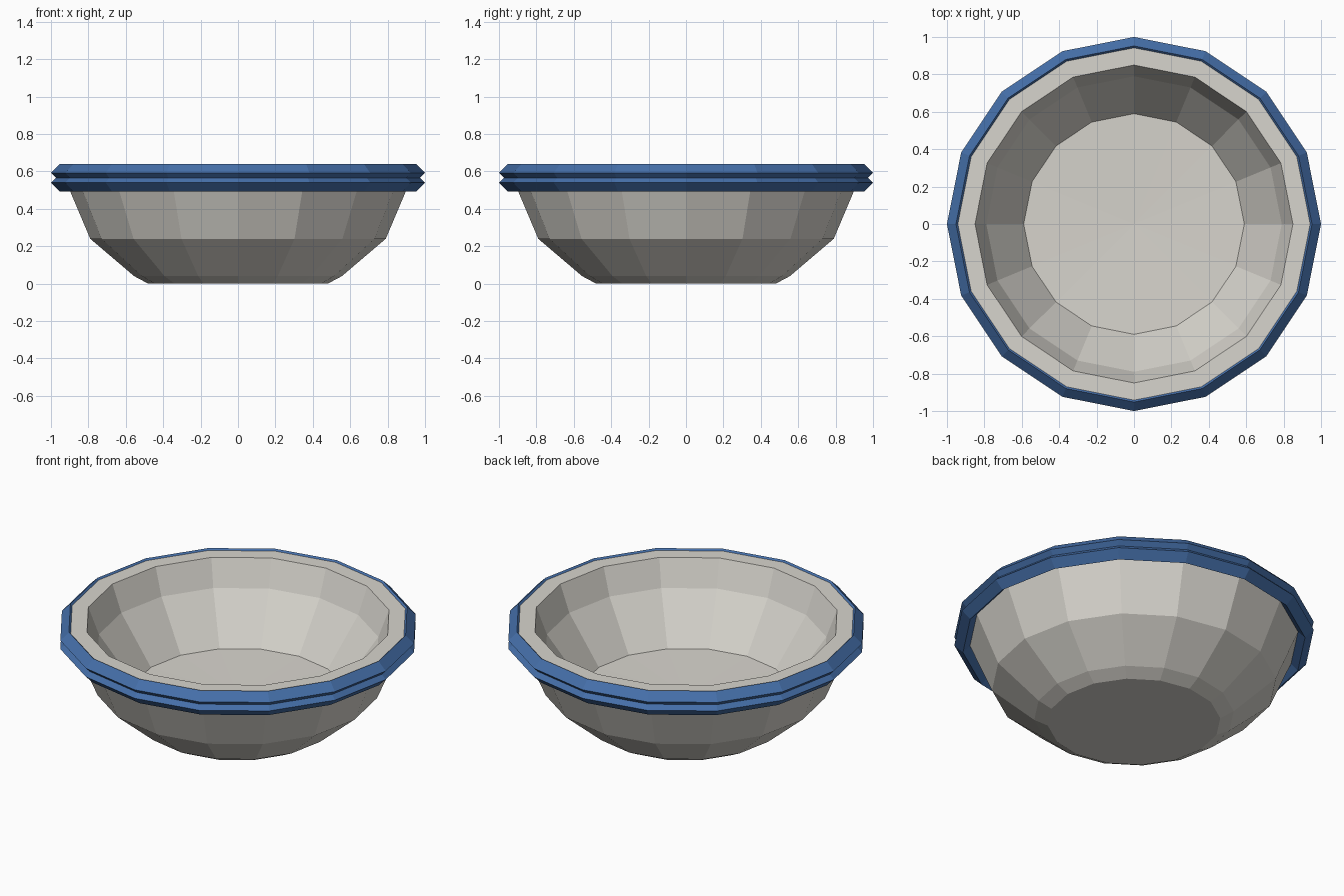
import bpy
import bmesh
from math import pi, cos, sin

if "Cube" in bpy.data.objects:
    bpy.data.objects.remove(bpy.data.objects["Cube"])

SIDES = 16


def lathe(name, profile, color, closed=False):
    """Revolve (radius, z) points around z with flat faces."""
    bm = bmesh.new()
    rings = []
    for r, z in profile:
        if r == 0:
            rings.append([bm.verts.new((0, 0, z))] * SIDES)
        else:
            rings.append([bm.verts.new((r * cos(2 * pi * i / SIDES),
                                        r * sin(2 * pi * i / SIDES), z))
                          for i in range(SIDES)])
    pairs = list(zip(rings, rings[1:]))
    if closed:
        pairs.append((rings[-1], rings[0]))
    for a, b in pairs:
        for i in range(SIDES):
            j = (i + 1) % SIDES
            # drop the doubled centre vertex on fan triangles
            bm.faces.new(list(dict.fromkeys((a[i], a[j], b[j], b[i]))))
    bmesh.ops.recalc_face_normals(bm, faces=bm.faces)
    mesh = bpy.data.meshes.new(name)
    bm.to_mesh(mesh)
    bm.free()
    obj = bpy.data.objects.new(name, mesh)
    bpy.context.collection.objects.link(obj)
    mat = bpy.data.materials.new(name + "_color")
    mat.diffuse_color = color
    mat.use_nodes = True
    mat.node_tree.nodes["Principled BSDF"].inputs["Base Color"].default_value = mat.diffuse_color
    mesh.materials.append(mat)
    return obj


# Bowl shell: base, outer wall, rim, inner wall, slightly dished floor
lathe("bowl", [(0, 0), (0.48, 0), (0.555, 0.04), (0.79, 0.24), (0.955, 0.63),
               (0.85, 0.63), (0.79, 0.47), (0.59, 0.19), (0, 0.175)],
      (0.68, 0.66, 0.61, 1))

# Two diamond-section bands around the rim
for label, z in (("upper", 0.592), ("lower", 0.54)):
    m = 0.048
    lathe(label + "_rim_band",
          [(0.952 + m, z), (0.952, z + m), (0.952 - m, z), (0.952, z - m)],
          (0.06, 0.16, 0.40, 1), closed=True)
